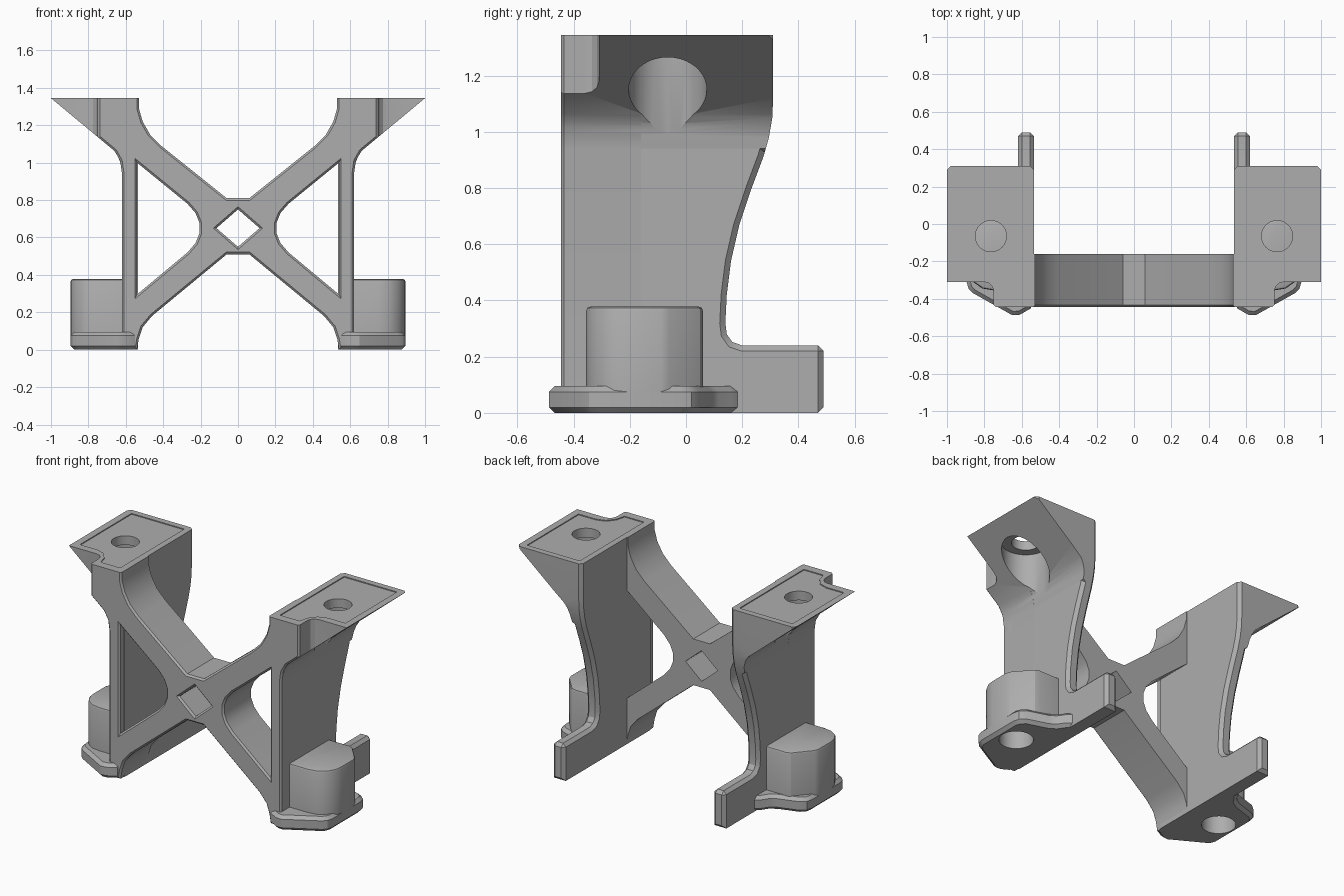
import bpy, bmesh, math
from mathutils import Vector

if "Cube" in bpy.data.objects:
    bpy.data.objects.remove(bpy.data.objects["Cube"])

grey = bpy.data.materials.new("plain grey")
grey.use_nodes = True
colour = (0.42, 0.42, 0.42, 1)
grey.diffuse_color = colour
grey.node_tree.nodes["Principled BSDF"].inputs["Base Color"].default_value = colour
TOP = 1.345


def prism(name, points, axis, lo, hi):
    """Extrude a closed 2D outline along one axis."""
    place = {"x": lambda a, b, t: (t, a, b),
             "y": lambda a, b, t: (a, t, b),
             "z": lambda a, b, t: (a, b, t)}[axis]
    bm = bmesh.new()
    face = bm.faces.new([bm.verts.new(place(a, b, lo)) for a, b in points])
    moved = bmesh.ops.extrude_face_region(bm, geom=[face])["geom"]
    shift = Vector(place(0, 0, hi - lo))
    bmesh.ops.translate(bm, vec=shift, verts=[v for v in moved if isinstance(v, bmesh.types.BMVert)])
    bmesh.ops.recalc_face_normals(bm, faces=bm.faces)
    mesh = bpy.data.meshes.new(name)
    bm.to_mesh(mesh)
    bm.free()
    obj = bpy.data.objects.new(name, mesh)
    bpy.context.collection.objects.link(obj)
    mesh.materials.append(grey)
    return obj


def circle(x, y, r, n=40):
    return [(x + r * math.cos(math.tau * i / n), y + r * math.sin(math.tau * i / n)) for i in range(n)]


def activate(obj):
    bpy.ops.object.select_all(action="DESELECT")
    obj.select_set(True)
    bpy.context.view_layer.objects.active = obj


def boolean(obj, cutter, op="DIFFERENCE"):
    mod = obj.modifiers.new("cut", "BOOLEAN")
    mod.operation, mod.object, mod.solver = op, cutter, "EXACT"
    activate(obj)
    bpy.ops.object.modifier_apply(modifier=mod.name)
    bpy.data.objects.remove(cutter)


def chamfer(obj, width, keep, segments=1):
    """Bevel the sharp edges whose middle passes the rule."""
    bm = bmesh.new()
    bm.from_mesh(obj.data)
    bmesh.ops.dissolve_limit(bm, angle_limit=0.01, verts=bm.verts, edges=bm.edges)
    edges = [e for e in bm.edges if len(e.link_faces) == 2 and e.calc_face_angle() > 0.7
             and keep((e.verts[0].co + e.verts[1].co) / 2)]
    bmesh.ops.bevel(bm, geom=edges, offset=width, segments=segments, profile=0.5,
                    affect="EDGES", clamp_overlap=True)
    bm.to_mesh(obj.data)
    bm.free()


def finish(obj, mirror=True):
    if mirror:
        obj.modifiers.new("mirror", "MIRROR").use_mirror_merge = False
    activate(obj)
    bpy.ops.object.shade_smooth_by_angle(angle=math.radians(28))


def flip(points, s):
    return [(s * a, b) for a, b in points]


def top_cuts(obj, s=1):
    """Shallow top recess, screw hole and the wide bore below it."""
    recess = [(.575, .27), (.955, .27), (.955, -.26), (.83, -.26), (.77, -.28),
              (.73, -.33), (.715, -.39), (.575, -.39)]
    boolean(obj, prism("recess", flip(recess, s), "z", TOP - .006, 1.5))
    boolean(obj, prism("hole", circle(s * .765, -.065, .083), "z", 1.2, 1.5))
    boolean(obj, prism("bore", circle(s * .765, -.065, .139), "z", .8, 1.28))


# Cross brace with two windows and a diamond opening
half = [(.06, .81), (.41, 1.09), (.47, 1.15), (.51, 1.22), (.53, 1.29), (.53, TOP),
        (.75, TOP), (.75, 1.137), (.66, 1.062), (.63, 1.01), (.62, .94), (.62, 0),
        (.54, 0), (.53, .06), (.51, .12), (.46, .18), (.06, .51)]
brace = prism("cross_brace", half + flip(half, -1)[::-1], "y", -.445, -.16)
window = [(.54, 1.0), (.54, .295), (.27, .52), (.227, .57), (.207, .62), (.207, .68), (.227, .73), (.27, .78)]
for s in (1, -1):
    boolean(brace, prism("window", flip(window, s), "y", -1, 1))
boolean(brace, prism("diamond", [(.115, .65), (0, .75), (-.115, .65), (0, .55)], "y", -1, 1))
chamfer(brace, .014, lambda c: c.y < -.44 and c.z < TOP - .01)
for s in (1, -1):
    top_cuts(brace, s)
finish(brace, False)

# Side wall with a curved back edge and a rear tab
back = [(.49, 0), (.49, .24), (.2, .24), (.165, .252), (.145, .28), (.14, .32), (.145, .42), (.16, .54),
        (.19, .67), (.23, .79), (.275, .91), (.295, .98), (.307, 1.05), (.31, 1.12), (.31, TOP)]
wall = prism("side_wall", [(-.4, TOP), (-.4, 0)] + back, "x", .535, .62)
chamfer(wall, .02, lambda c: c.z < TOP - .01 and c.y > .05)
top_cuts(wall)
finish(wall)

# Overhanging top flange, wedge shaped underneath
wedge = [(.56, .9), (.62, .94), (.626, .99), (.64, 1.03), (.66, 1.062), (1, TOP), (.56, TOP)]
flange = prism("top_flange", wedge, "y", -.43, .6)
boolean(flange, prism("limit", [(-.43, 2), (-.43, 0)] + back + [(.31, 2)], "x", 0, 2), "INTERSECT")
notch = [(.75, -.6), (.75, -.36), (.757, -.335), (.775, -.317), (.8, -.31), (1.2, -.31), (1.2, -.6)]
boolean(flange, prism("notch", notch, "z", .5, 2))
boolean(flange, prism("corner", [(.97, .32), (1.01, .32), (1.01, .28)], "z", .5, 2))
top_cuts(flange)
finish(flange)

# Foot plate
sole = [(.55, -.45), (.61, -.485), (.65, -.488), (.86, -.37), (.885, -.345), (.895, -.31), (.895, -.02),
        (.885, .02), (.85, .05), (.72, .09), (.68, .115), (.65, .16), (.6, .2), (.55, .2)]
foot = prism("foot_plate", sole, "z", 0, .095)
chamfer(foot, .02, lambda c: c.z < .01 or c.z > .09)
boolean(foot, prism("socket", circle(.765, -.15, .1), "z", -1, .3))
finish(foot)

# Hollow post standing on the foot plate
outline = [(.6, -.355), (.75, -.355), (.81, -.345), (.86, -.31), (.89, -.255), (.895, -.21),
           (.895, -.09), (.885, -.06), (.79, .05), (.76, .06), (.6, .06)]
post = prism("foot_post", outline, "z", .05, .378)
chamfer(post, .014, lambda c: c.z > .37, 2)
boolean(post, prism("socket", circle(.765, -.15, .1), "z", -1, .3))
finish(post)
